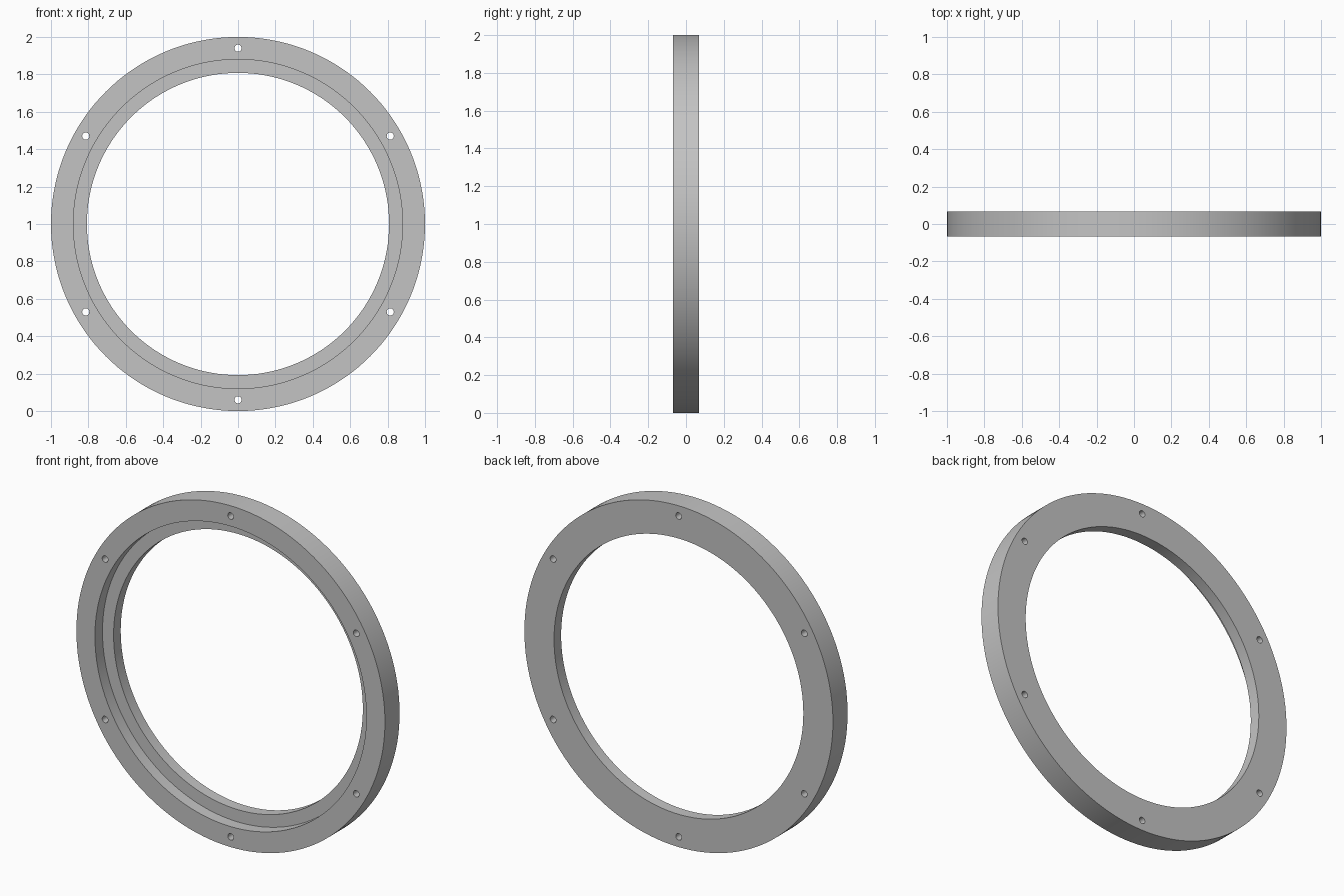
import bpy
import bmesh
from math import cos, sin, pi, radians
from mathutils import Matrix, Vector

default = bpy.data.objects.get("Cube")
if default:
    bpy.data.objects.remove(default, do_unlink=True)

OUTER, STEP, INNER = 1.0, 0.88, 0.808
HALF = 0.068          # half thickness along y
LEDGE = 0.002         # y of the recessed ledge
BOLT_CIRCLE, HOLE = 0.94, 0.019
SEGMENTS = 144
CENTRE = Vector((0, 0, 1))

grey = bpy.data.materials.new("plain grey")
grey.use_nodes = True
colour = (0.55, 0.55, 0.55, 1)
grey.diffuse_color = colour
grey.node_tree.nodes["Principled BSDF"].inputs["Base Color"].default_value = colour


def make_object(name, bm):
    bmesh.ops.recalc_face_normals(bm, faces=bm.faces)
    mesh = bpy.data.meshes.new(name)
    bm.to_mesh(mesh)
    bm.free()
    mesh.materials.append(grey)
    obj = bpy.data.objects.new(name, mesh)
    bpy.context.collection.objects.link(obj)
    return obj


# Ring: stepped cross-section swept around the y axis
profile = [(OUTER, -HALF), (OUTER, HALF), (INNER, HALF),
           (INNER, LEDGE), (STEP, LEDGE), (STEP, -HALF)]
bm = bmesh.new()
loops = []
for i in range(SEGMENTS):
    a = 2 * pi * i / SEGMENTS
    loops.append([bm.verts.new(CENTRE + Vector((r * cos(a), y, r * sin(a))))
                  for r, y in profile])
for i, loop in enumerate(loops):
    after = loops[(i + 1) % SEGMENTS]
    for j in range(len(profile)):
        k = (j + 1) % len(profile)
        bm.faces.new((loop[j], loop[k], after[k], after[j]))
ring = make_object("flange_ring", bm)

# Six bolt holes drilled right through the flange
bm = bmesh.new()
for i in range(6):
    a = radians(30 + 60 * i)
    place = CENTRE + BOLT_CIRCLE * Vector((cos(a), 0, sin(a)))
    bmesh.ops.create_cone(
        bm, cap_ends=True, segments=24, radius1=HOLE, radius2=HOLE, depth=4 * HALF,
        matrix=Matrix.Translation(place) @ Matrix.Rotation(pi / 2, 4, "X"))
drill = make_object("bolt_hole_cutter", bm)
drill.hide_render = True

cut = ring.modifiers.new("bolt_holes", "BOOLEAN")
cut.operation = "DIFFERENCE"
cut.solver = "EXACT"
cut.object = drill

bpy.ops.object.select_all(action="DESELECT")
bpy.context.view_layer.objects.active = ring
ring.select_set(True)
bpy.ops.object.modifier_apply(modifier=cut.name)
bpy.data.objects.remove(drill, do_unlink=True)

# Smooth round walls, crisp rims
bpy.ops.object.shade_smooth_by_angle(angle=radians(30))
